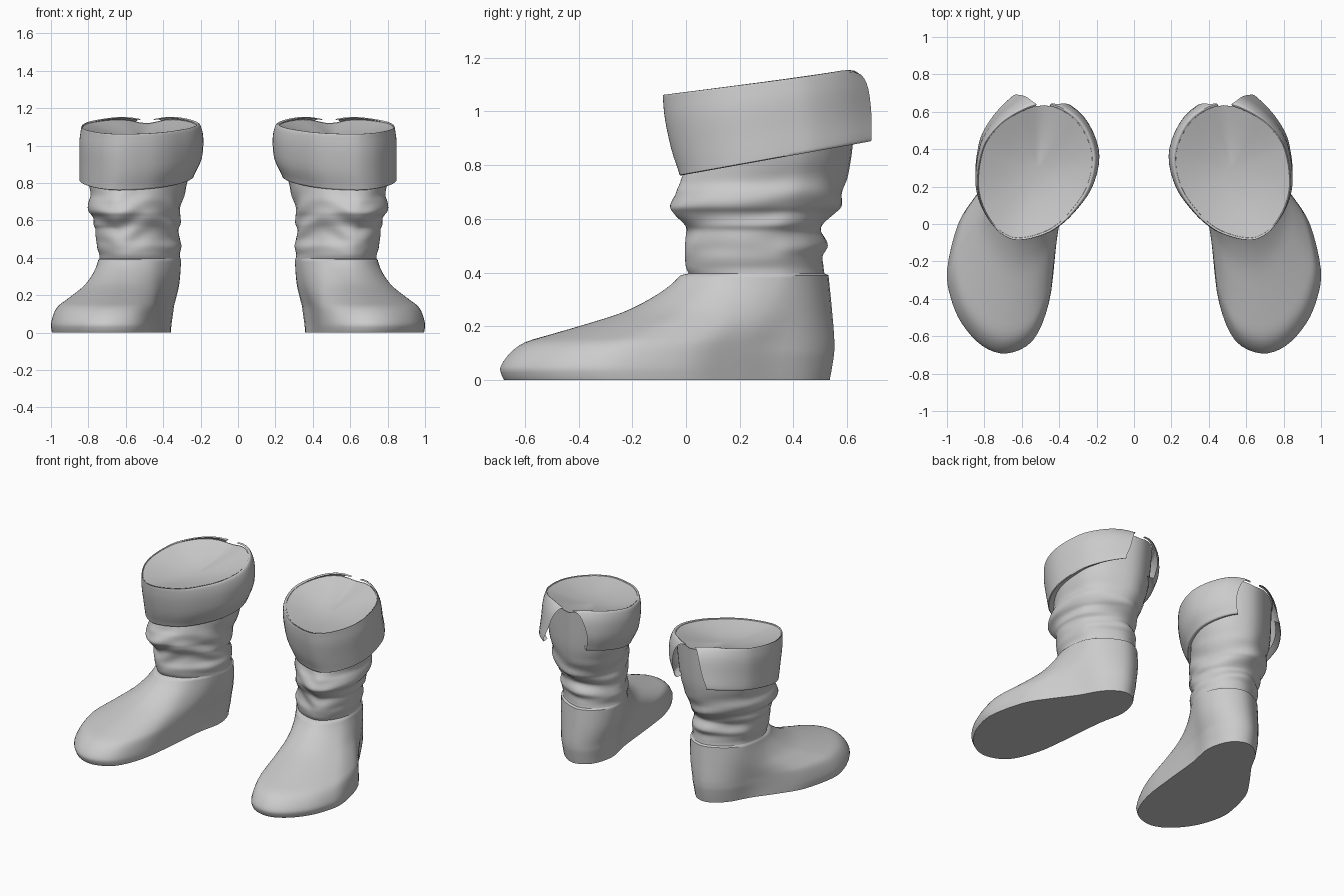
import bpy, bmesh, math
from mathutils import Vector

cube = bpy.data.objects.get("Cube")
if cube:
    bpy.data.objects.remove(cube, do_unlink=True)

grey = bpy.data.materials.new("soft_grey")
grey.use_nodes = True
grey.diffuse_color = (0.6, 0.6, 0.6, 1)
grey.node_tree.nodes["Principled BSDF"].inputs["Base Color"].default_value = (0.6, 0.6, 0.6, 1)

# Outlines of one boot, from the toe round the outer side to the heel and back
SOLE = [(.68, -.69), (.81, -.65), (.92, -.53), (.98, -.39), (.998, -.24), (.94, 0),
        (.84, .16), (.73, .31), (.64, .46), (.52, .535), (.41, .48), (.36, .32),
        (.395, .12), (.42, -.15), (.455, -.42), (.54, -.62)]
ANKLE = [(.59, 0), (.63, .01), (.67, .04), (.705, .09), (.73, .15), (.74, .22),
         (.73, .31), (.70, .39), (.62, .47), (.49, .52), (.37, .46), (.31, .33),
         (.33, .2), (.395, .1), (.46, .04), (.53, .01)]
COUNT = len(SOLE)
STEPS = COUNT * 4
CENTRE = Vector((.52, .28))
SPLIT = 8.95

# Foot levels: height and blend from sole outline to ankle outline
FOOT = [(0, .02), (.02, .005), (.05, 0), (.1, .05), (.14, .13), (.17, .27), (.2, .42),
        (.25, .65), (.3, .8), (.35, .91), (.39, .97)]

# Shaft levels: height, then the x range and y range of the section
SHAFT = [(.397, .31, .74, .01, .515), (.42, .312, .742, 0, .512), (.46, .305, .755, -.005, .51),
         (.5, .315, .76, 0, .525), (.55, .315, .758, 0, .505), (.58, .31, .775, -.01, .515),
         (.62, .315, .78, -.04, .55), (.65, .31, .795, -.055, .575), (.7, .3, .8, -.04, .585),
         (.75, .285, .79, -.015, .6), (.85, .26, .81, 0, .62), (1.07, .225, .832, -.075, .635)]

# Cuff levels from the tucked hem up to the rim: height, ranges, slope to the back
CUFF = [(.785, .29, .8, .01, .62, .18), (.765, .25, .84, -.02, .65, .18),
        (.79, .235, .845, -.03, .655, .18), (.87, .2, .845, -.055, .66, .17),
        (.98, .19, .847, -.078, .66, .15), (1.05, .2, .84, -.085, .65, .13),
        (1.072, .212, .837, -.085, .645, .125), (1.067, .225, .832, -.075, .635, .125)]


def spline(points, t, closed):
    """Smooth curve through points at parameter t."""
    n = len(points)
    i = math.floor(t)
    f = t - i
    pick = lambda k: points[k % n] if closed else points[max(0, min(n - 1, k))]
    quad = zip(pick(i - 1), pick(i), pick(i + 1), pick(i + 2))
    return [b + f * (c - a + f * (2 * a - 5 * b + 4 * c - d + f * (3 * (b - c) + d - a))) / 2
            for a, b, c, d in quad]


def refine(rows, parts):
    last = (len(rows) - 1) * parts
    return [spline(rows, k / parts, False) for k in range(last + 1)]


def section(t, x0, x1, y0, y1):
    """Ankle outline stretched to the given ranges."""
    x, y = spline(ANKLE, t, True)
    return Vector((x0 + (x - .31) / .43 * (x1 - x0), y0 + y / .52 * (y1 - y0)))


def notch(t):
    """Dip of the rim at the back split."""
    away = (t - SPLIT + COUNT / 2) % COUNT - COUNT / 2
    return .03 * math.exp(-(away / .45) ** 2)


def loft(name, rings, closed=True, cap_first=False, cap_last=False):
    bm = bmesh.new()
    loops = [[bm.verts.new(p) for p in ring] for ring in rings]
    n = len(loops[0])
    for low, high in zip(loops, loops[1:]):
        for i in range(n if closed else n - 1):
            j = (i + 1) % n
            bm.faces.new((low[i], low[j], high[j], high[i]))
    if cap_first:
        bm.faces.new(loops[0][::-1])
    if cap_last:
        bm.faces.new(loops[-1])
    mesh = bpy.data.meshes.new(name)
    bm.to_mesh(mesh)
    bm.free()
    mesh.materials.append(grey)
    obj = bpy.data.objects.new(name, mesh)
    bpy.context.collection.objects.link(obj)
    bpy.ops.object.select_all(action='DESELECT')
    obj.select_set(True)
    bpy.context.view_layer.objects.active = obj
    bpy.ops.object.shade_smooth_by_angle(angle=math.radians(50))
    mirror = obj.modifiers.new("pair", 'MIRROR')
    mirror.use_mirror_merge = False


angles = [k / 4 for k in range(STEPS)]
rings = []

# Foot, with a raised heel counter ending in a small step
for z, f in refine(FOOT, 3):
    ring = []
    for t in angles:
        p = Vector(spline(SOLE, t, True)).lerp(Vector(spline(ANKLE, t, True)), f)
        back = max(0, min(1, (p.y - .2) / .2))
        bulge = .01 * min(1, z / .1) + .01 * math.sin(math.pi * z / .39)
        p += (p - CENTRE).normalized() * back * bulge
        ring.append((p.x, p.y, max(0, z)))
    rings.append(ring)

# Shaft, with slouching folds above the ankle
for z, *ranges in refine(SHAFT, 5):
    window = math.sin(math.pi * max(0, min(1, (z - .42) / .38)))
    rise = max(0, min(1, (z - .7) / .37))
    ring = []
    for t in angles:
        p = section(t, *ranges)
        a = t / COUNT * math.tau
        fold = math.sin(50 * z + 2.2 * math.sin(2 * a) + 1.5 * math.cos(3 * a))
        p += (p - CENTRE).normalized() * .006 * window * fold
        ring.append((p.x, p.y, z + rise * (.125 * p.y - notch(t))))
    rings.append(ring)
loft("boots", rings, cap_first=True)

# Shallow lining that closes the opening
lining = []
for k in range(8):
    q = k / 8
    ring = []
    for t in angles:
        p = CENTRE.lerp(section(t, *SHAFT[-1][1:]), 1 - q)
        ring.append((p.x, p.y, 1.067 + .125 * p.y - (1 - q) * notch(t) - .06 * math.sin(q * math.pi / 2)))
    lining.append(ring)
loft("boot_linings", lining, cap_last=True)

# Folded cuff, split at the back with flaps that flare outward
cuff = []
for z, x0, x1, y0, y1, slope in refine(CUFF, 3):
    drop = max(0, min(1, (1.067 - z) / .28))
    start = .2 + .6 * drop ** .45
    end = COUNT - .2 - .42 * drop ** .45
    ring = []
    for i in range(STEPS + 1):
        u = i / STEPS
        t = SPLIT + start + u * (end - start)
        p = section(t, x0, x1, y0, y1)
        inner = math.exp(-u * 14)
        outer = math.exp(-(1 - u) * 14)
        p += (p - CENTRE).normalized() * (.02 * inner + .075 * outer) * math.sqrt(drop)
        lift = (1 - drop) * (.015 * (inner + outer) - notch(t))
        ring.append((p.x, p.y, z + slope * p.y + lift))
    cuff.append(ring)
loft("boot_cuffs", cuff, closed=False)
